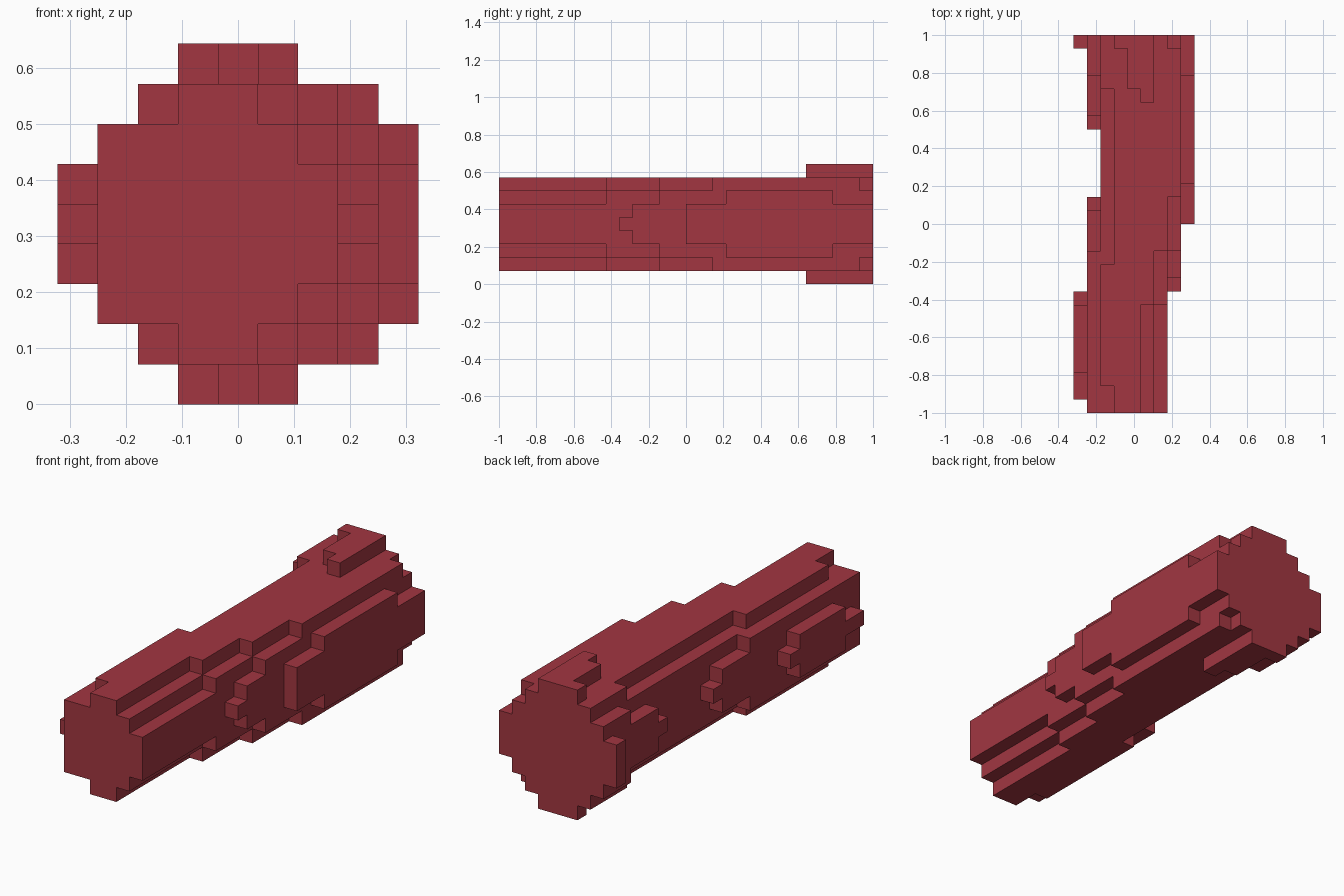
import bpy
import bmesh
from mathutils import Vector

if "Cube" in bpy.data.objects:
    bpy.data.objects.remove(bpy.data.objects["Cube"], do_unlink=True)

LENGTH, WIDTH, HEIGHT = 28, 9, 9
UNIT = 2 / LENGTH
MIDDLE = HEIGHT // 2

# Each layer, by distance from the middle layer: (start, edge) steps of its
# low-x and high-x outline, running from the front to the back, in blocks
LAYERS = [
    ([(0, 1), (1, 0), (9, 1), (16, 2), (21, 1), (27, 0)], [(0, 7), (9, 8), (14, 9)]),
    ([(0, 1), (3, 0), (8, 1), (15, 2), (22, 1), (27, 0)], [(0, 7), (10, 8), (14, 9)]),
    ([(0, 1), (12, 2), (25, 1)], [(0, 6), (8, 7), (12, 8), (17, 9), (25, 8)]),
    ([(0, 3), (2, 2), (11, 3), (24, 2)], [(0, 5), (8, 6), (12, 7), (16, 8), (27, 7)]),
    ([(23, 5), (24, 4), (27, 3)], [(23, 6)]),
]


def edge_at(steps, y):
    """Outline position at block y, or None before the outline starts."""
    found = [edge for start, edge in steps if start <= y]
    return found[-1] if found else None


def filled_blocks():
    """All solid blocks, mirrored above and below the middle layer."""
    blocks = set()
    for z in range(HEIGHT):
        low, high = LAYERS[abs(z - MIDDLE)]
        for y in range(LENGTH):
            if edge_at(low, y) is not None:
                for x in range(edge_at(low, y), edge_at(high, y)):
                    blocks.add((x, y, z))
    return blocks


def build_log(name, material):
    """Skin the blocks with their exposed faces and merge flat areas."""
    blocks = filled_blocks()
    bm = bmesh.new()
    origin = Vector((WIDTH / 2, LENGTH / 2, 0))
    for block in blocks:
        for axis in range(3):
            for side in (0, 1):
                step = list(block)
                step[axis] += 2 * side - 1
                if tuple(step) in blocks:
                    continue
                corners = []
                for u, v in ((0, 0), (1, 0), (1, 1), (0, 1)):
                    corner = Vector(block)
                    corner[axis] += side
                    corner[(axis + 1) % 3] += u
                    corner[(axis + 2) % 3] += v
                    corners.append(bm.verts.new((corner - origin) * UNIT))
                bm.faces.new(corners if side else corners[::-1])
    bmesh.ops.remove_doubles(bm, verts=bm.verts, dist=UNIT / 100)
    bmesh.ops.dissolve_limit(bm, angle_limit=0.01, verts=bm.verts, edges=bm.edges)
    mesh = bpy.data.meshes.new(name)
    bm.to_mesh(mesh)
    bm.free()
    mesh.materials.append(material)
    obj = bpy.data.objects.new(name, mesh)
    bpy.context.collection.objects.link(obj)
    return obj


# Single flat colour
red = bpy.data.materials.new("dark_red")
red.use_nodes = True
color = (0.36, 0.037, 0.053, 1)
red.diffuse_color = color
red.node_tree.nodes["Principled BSDF"].inputs["Base Color"].default_value = color

build_log("stepped_log", red)
